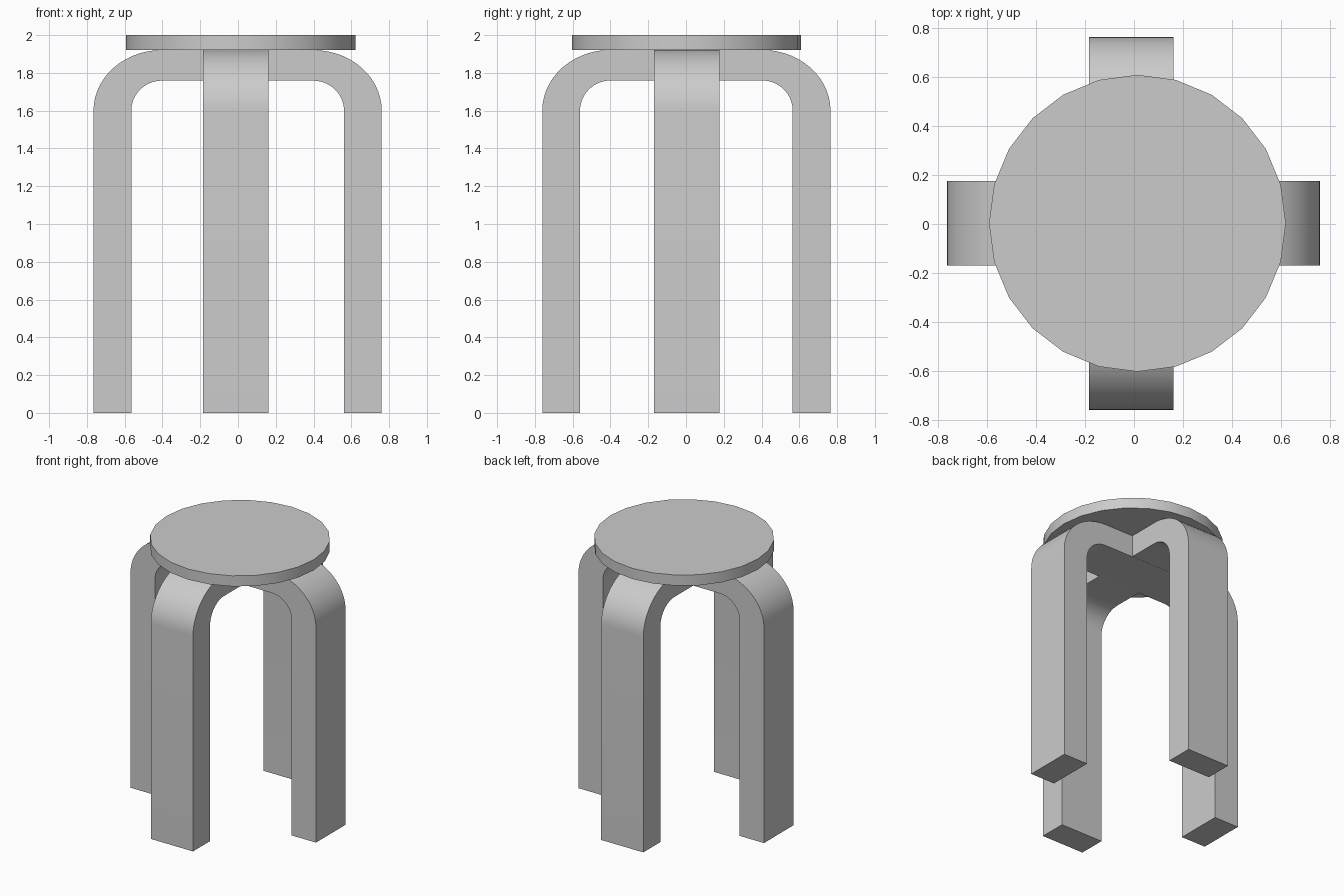
import bpy
import bmesh
from math import cos, sin, pi, radians
from mathutils import Matrix

cube = bpy.data.objects.get("Cube")
if cube:
    bpy.data.objects.remove(cube, do_unlink=True)

# Single plain grey
grey = bpy.data.materials.new("plain_grey")
grey.use_nodes = True
colour = (0.6, 0.6, 0.6, 1)
grey.diffuse_color = colour
grey.node_tree.nodes["Principled BSDF"].inputs["Base Color"].default_value = colour

LEG_OUT, LEG_IN = 0.763, 0.563    # outer and inner faces of the legs
BEND_X, BEND_Z = 0.40, 1.60       # centre of the bend
WIDTH = 0.347
STEPS = 14


def finish(bm, name):
    bmesh.ops.recalc_face_normals(bm, faces=bm.faces)
    mesh = bpy.data.meshes.new(name)
    bm.to_mesh(mesh)
    bm.free()
    mesh.materials.append(grey)
    obj = bpy.data.objects.new(name, mesh)
    bpy.context.collection.objects.link(obj)
    bpy.ops.object.select_all(action="DESELECT")
    obj.select_set(True)
    bpy.context.view_layer.objects.active = obj
    bpy.ops.object.shade_smooth_by_angle(angle=radians(30))
    return obj


def bend(reach, top):
    """Half outline: foot, then the quarter bend up to the crossbar."""
    points = [(reach, 0)]
    for i in range(STEPS + 1):
        a = pi / 2 * i / STEPS
        points.append((BEND_X + (reach - BEND_X) * cos(a),
                       BEND_Z + (top - BEND_Z) * sin(a)))
    return points


def arch(name, offset, turn, drop):
    """Bent-wood arch: a pair of legs joined by a crossbar."""
    def full(half):
        return half + [(-x, z) for x, z in reversed(half)]

    outer = full(bend(LEG_OUT, 1.922 - drop))
    inner = full(bend(LEG_IN, 1.76 - drop))
    bm = bmesh.new()
    verts = [bm.verts.new((x, -WIDTH / 2, z)) for x, z in outer + inner[::-1]]
    face = bm.faces.new(verts)
    side = bmesh.ops.extrude_face_region(bm, geom=[face])["geom"]
    moved = [v for v in side if isinstance(v, bmesh.types.BMVert)]
    bmesh.ops.translate(bm, verts=moved, vec=(0, WIDTH, 0))
    bmesh.ops.transform(bm, verts=bm.verts,
                        matrix=Matrix.Translation(offset) @ Matrix.Rotation(turn, 4, "Z"))
    return finish(bm, name)


# Two crossing leg arches
arch("side_leg_arch", (-0.002, 0.003, 0), 0, 0.001)
arch("front_back_leg_arch", (-0.011, 0.002, 0), pi / 2, 0)

# Round seat, slightly off centre
bm = bmesh.new()
bmesh.ops.create_cone(bm, cap_ends=True, segments=24, radius1=0.607, radius2=0.607,
                      depth=0.079, matrix=Matrix.Translation((0.014, 0.003, 1.9605)))
finish(bm, "seat")
